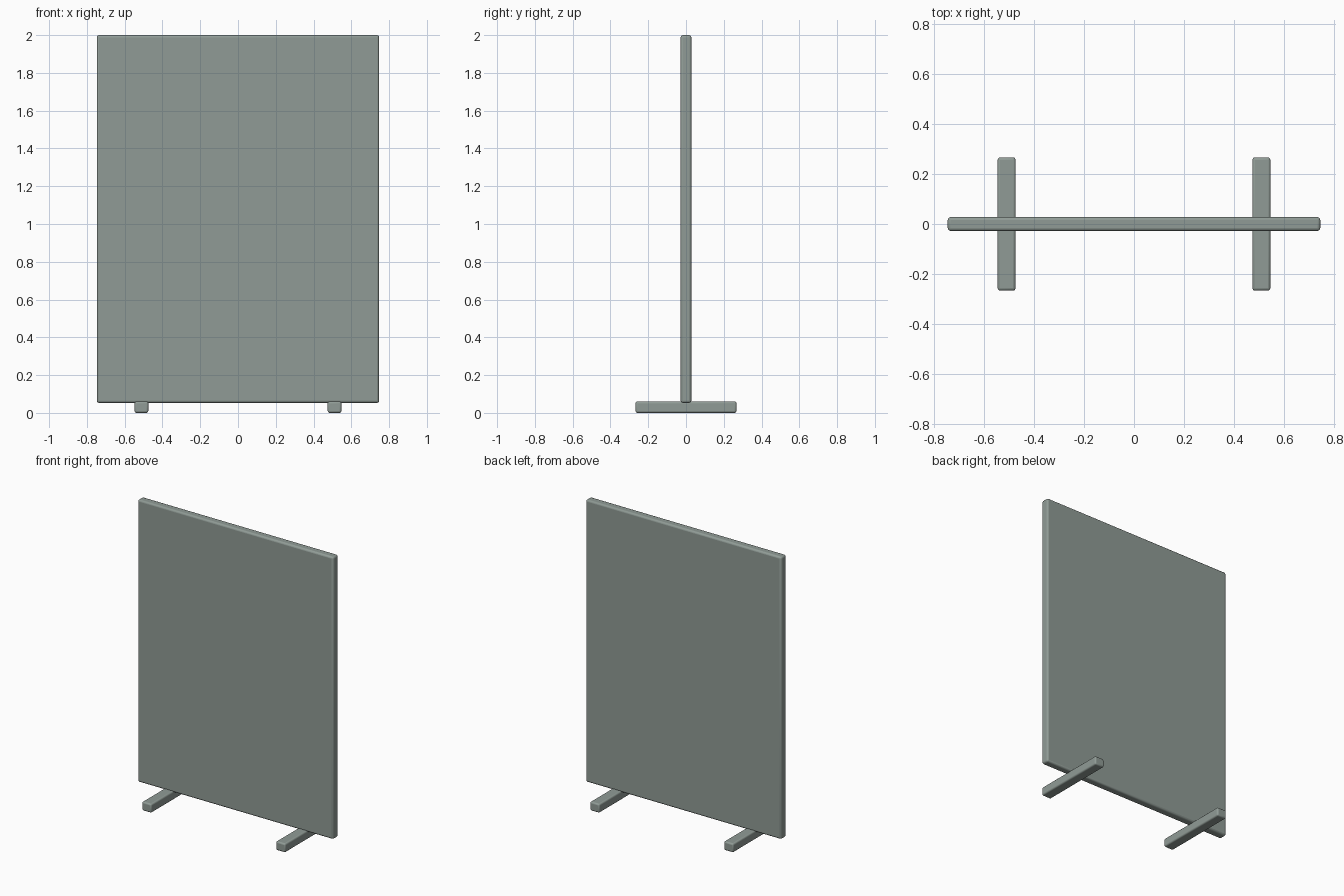
import bpy
import math

cube = bpy.data.objects.get("Cube")
if cube:
    bpy.data.objects.remove(cube, do_unlink=True)

# Single grey-green finish
finish = bpy.data.materials.new("grey green")
finish.use_nodes = True
colour = (0.28, 0.33, 0.305, 1)
finish.diffuse_color = colour
finish.node_tree.nodes["Principled BSDF"].inputs["Base Color"].default_value = colour


def rounded_box(name, centre, size, radius):
    """Box with softly rounded edges."""
    bpy.ops.mesh.primitive_cube_add(size=1, location=centre)
    box = bpy.context.object
    box.name = name
    box.scale = size
    bpy.ops.object.transform_apply(location=False, rotation=False, scale=True)
    bevel = box.modifiers.new("rounded edges", "BEVEL")
    bevel.width = radius
    bevel.segments = 3
    box.data.materials.append(finish)
    bpy.ops.object.shade_smooth_by_angle(angle=math.radians(35))
    return box


# Upright screen panel
rounded_box("screen_panel", (0, 0, 1.0265), (1.494, 0.056, 1.947), 0.012)

# Feet running front to back under the panel
for side, x in (("left", 0.511), ("right", -0.511)):
    rounded_box(side + "_foot", (x, 0, 0.0305), (0.072, 0.534, 0.061), 0.01)
